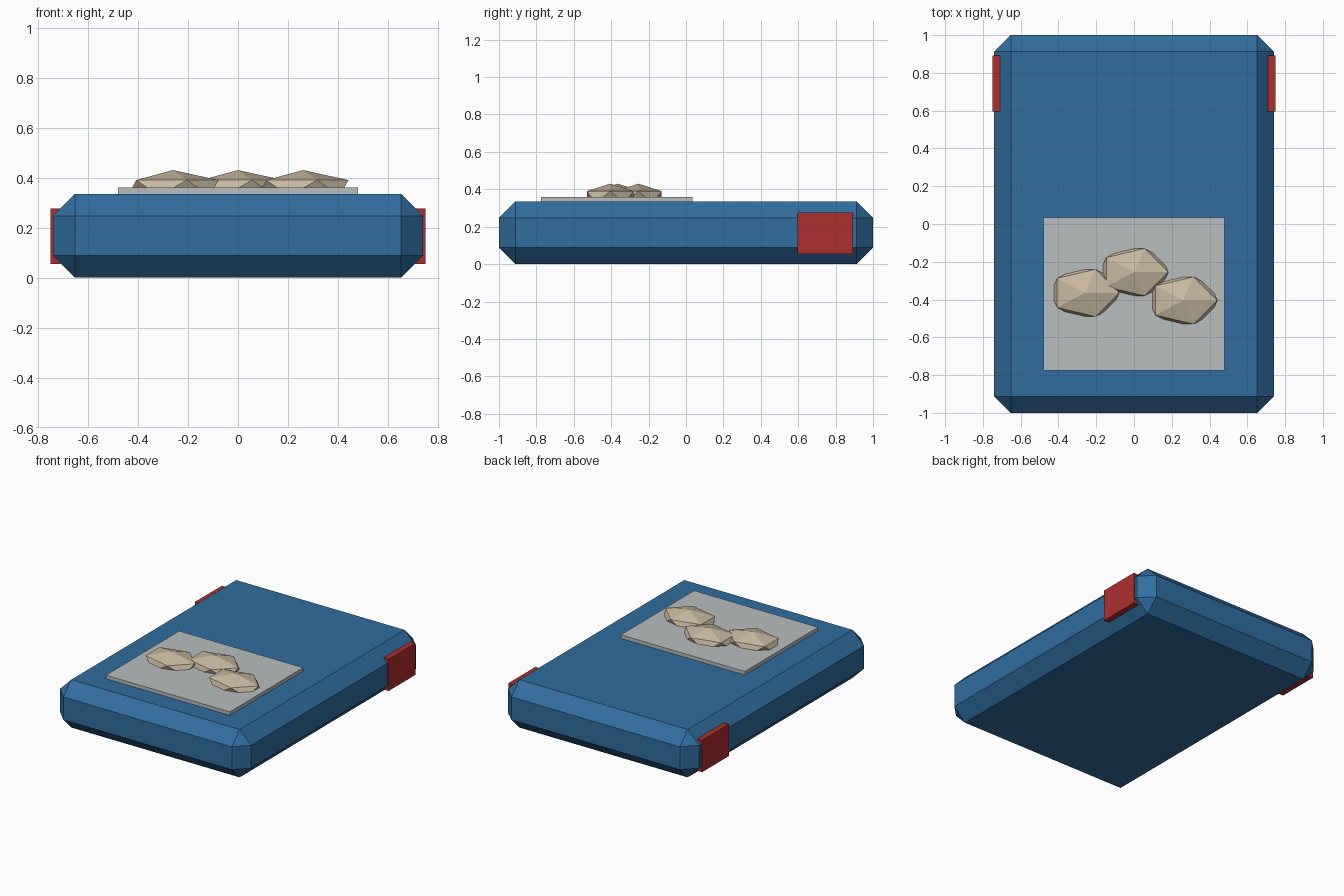
import bpy

if "Cube" in bpy.data.objects:
    bpy.data.objects.remove(bpy.data.objects["Cube"])


def material(name, rgb):
    m = bpy.data.materials.new(name)
    m.diffuse_color = (*rgb, 1.0)
    m.use_nodes = True
    m.node_tree.nodes["Principled BSDF"].inputs["Base Color"].default_value = m.diffuse_color
    return m


blue = material("blue", (0.030, 0.155, 0.350))
red = material("red", (0.420, 0.028, 0.028))
grey = material("light grey", (0.480, 0.510, 0.520))
tan = material("tan", (0.580, 0.485, 0.345))


def box(name, lo, hi, mat, bevel=0.0):
    """Box between two corners, with an optional one-segment chamfer."""
    centre = [(a + b) / 2 for a, b in zip(lo, hi)]
    bpy.ops.mesh.primitive_cube_add(size=1, location=centre)
    ob = bpy.context.object
    ob.name = name
    ob.scale = [b - a for a, b in zip(lo, hi)]
    bpy.ops.object.transform_apply(location=False, rotation=False, scale=True)
    ob.data.materials.append(mat)
    if bevel:
        mod = ob.modifiers.new("chamfer", 'BEVEL')
        mod.width = bevel
        mod.segments = 1
    return ob


# Chamfered body
box("body", (-0.74, -1.0, 0.0), (0.74, 1.0, 0.335), blue, 0.088)

# Thin plate on top
box("top_plate", (-0.48, -0.775, 0.325), (0.48, 0.035, 0.36), grey)

# Side tabs
for side, label in ((-1, "left"), (1, "right")):
    xs = sorted((side * 0.71, side * 0.75))
    box(label + "_tab", (xs[0], 0.595, 0.055), (xs[1], 0.892, 0.277), red)

# Faceted nuggets half sunk in the plate
for i, (x, y) in enumerate(((-0.26, -0.365), (0.0, -0.255), (0.26, -0.405))):
    bpy.ops.mesh.primitive_ico_sphere_add(subdivisions=1, radius=1,
                                          location=(x, y, 0.358))
    ob = bpy.context.object
    ob.name = f"nugget_{i + 1}"
    ob.scale = (0.203, 0.147, 0.072)
    ob.data.materials.append(tan)
